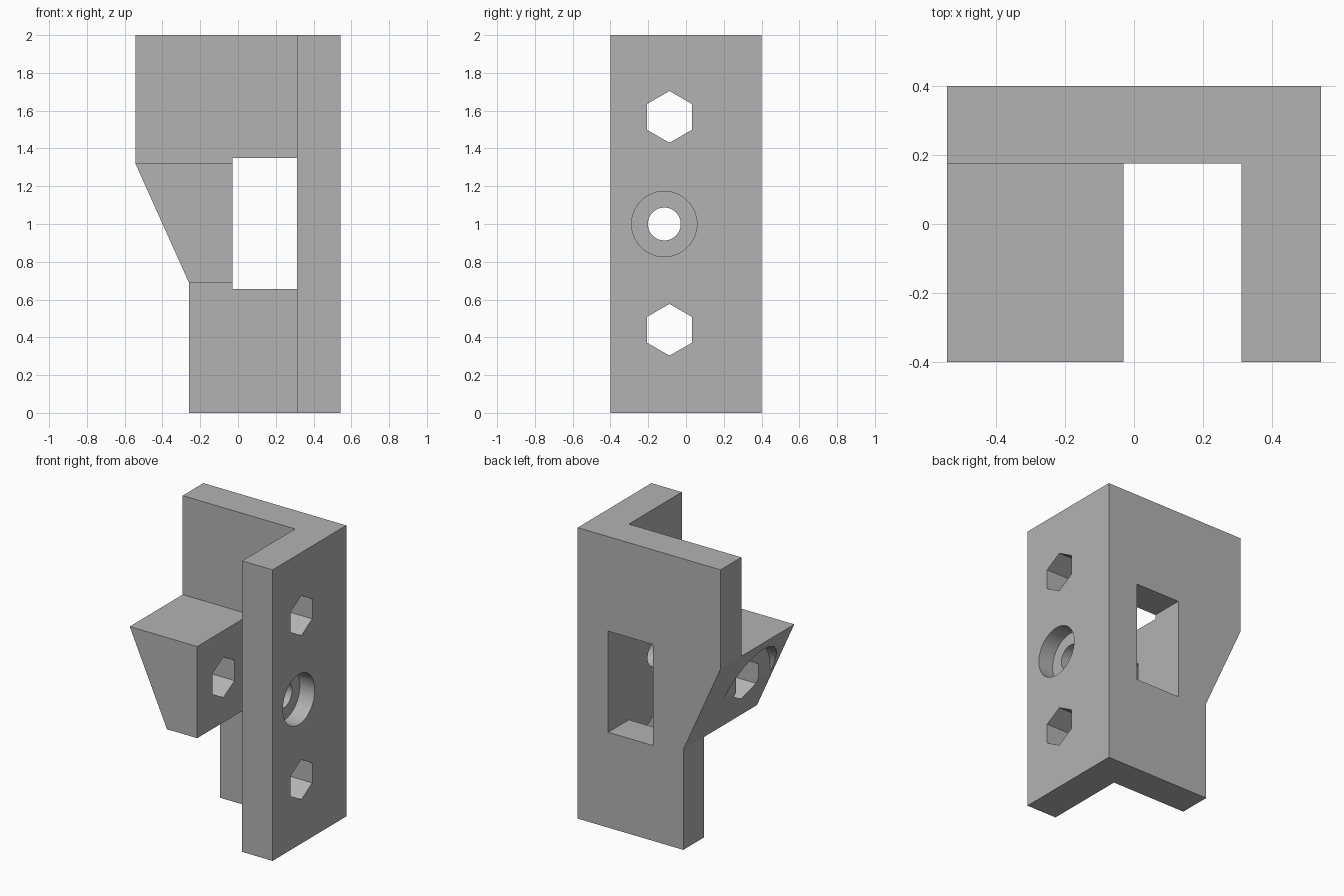
import bpy, bmesh
from math import sin, cos, tau, radians

if "Cube" in bpy.data.objects:
    bpy.data.objects.remove(bpy.data.objects["Cube"], do_unlink=True)

grey = bpy.data.materials.new("plain_grey")
grey.use_nodes = True
grey.diffuse_color = (0.45, 0.45, 0.45, 1)
grey.node_tree.nodes["Principled BSDF"].inputs["Base Color"].default_value = grey.diffuse_color


def prism(name, outline, axis, start, end):
    """Extrude an outline: (x, z) points along y, or (y, z) points along x."""
    def place(p, d):
        return (d, p[0], p[1]) if axis == "x" else (p[0], d, p[1])
    bm = bmesh.new()
    rings = [[bm.verts.new(place(p, d)) for p in outline] for d in (start, end)]
    n = len(outline)
    for ring in rings:
        bm.faces.new(ring)
    for i in range(n):
        j = (i + 1) % n
        bm.faces.new((rings[0][i], rings[0][j], rings[1][j], rings[1][i]))
    bmesh.ops.recalc_face_normals(bm, faces=bm.faces)
    mesh = bpy.data.meshes.new(name)
    bm.to_mesh(mesh)
    bm.free()
    mesh.materials.append(grey)
    obj = bpy.data.objects.new(name, mesh)
    bpy.context.collection.objects.link(obj)
    return obj


def rect(a0, a1, b0, b1):
    return [(a0, b0), (a1, b0), (a1, b1), (a0, b1)]


def ring(y, z, r, sides=64):
    return [(y + r * sin(tau * i / sides), z + r * cos(tau * i / sides)) for i in range(sides)]


def combine(target, other, operation):
    """Apply a boolean and remove the helper."""
    mod = target.modifiers.new(operation, "BOOLEAN")
    mod.operation, mod.solver, mod.object = operation, "EXACT", other
    bpy.ops.object.select_all(action="DESELECT")
    bpy.context.view_layer.objects.active = target
    target.select_set(True)
    bpy.ops.object.modifier_apply(modifier=mod.name)
    bpy.data.objects.remove(other, do_unlink=True)


LEFT, RIGHT = 0.543, -0.543          # outer x limits
STEM = -0.26                         # narrow lower edge of the back plate
FRONT, BACK, INNER = -0.4, 0.4, 0.175
SIDE_IN, BLOCK_IN = 0.312, -0.03     # facing walls of the gap
LOW, HIGH = 0.69, 1.32               # ends of the slope
BORE_Y, BORE_Z = -0.115, 1.0

# Back plate with its sloped edge and window
bracket = prism("bracket", [(RIGHT, 2), (LEFT, 2), (LEFT, 0), (STEM, 0), (STEM, LOW), (RIGHT, HIGH)],
                "y", INNER, BACK)
combine(bracket, prism("window_cutter", rect(BLOCK_IN, SIDE_IN, 0.655, 1.35), "y", 0, 0.6), "DIFFERENCE")

# Side plate with two hexagonal holes and a stepped round hole
side = prism("side_plate", rect(FRONT, INNER, 0, 2), "x", SIDE_IN, LEFT)
for z in (0.44, 1.567):
    combine(side, prism("hex_cutter", ring(-0.0875, z, 0.137, 6), "x", 0.2, 0.7), "DIFFERENCE")
for radius, start in ((0.087, 0.2), (0.173, 0.43)):
    combine(side, prism("round_cutter", ring(BORE_Y, BORE_Z, radius), "x", start, 0.7), "DIFFERENCE")

# Tapered block with a hexagonal hole and a round recess in its slope
block = prism("tapered_block", [(RIGHT, HIGH), (BLOCK_IN, HIGH), (BLOCK_IN, LOW), (STEM, LOW)],
              "y", FRONT, INNER)
combine(block, prism("hex_cutter", ring(BORE_Y, BORE_Z, 0.139, 6), "x", -0.7, 0.1), "DIFFERENCE")
combine(block, prism("recess_cutter", ring(BORE_Y, BORE_Z, 0.25), "x", -0.7, -0.385), "DIFFERENCE")

# Join into one solid bracket
combine(bracket, side, "UNION")
combine(bracket, block, "UNION")
bpy.ops.object.shade_smooth_by_angle(angle=radians(20))
